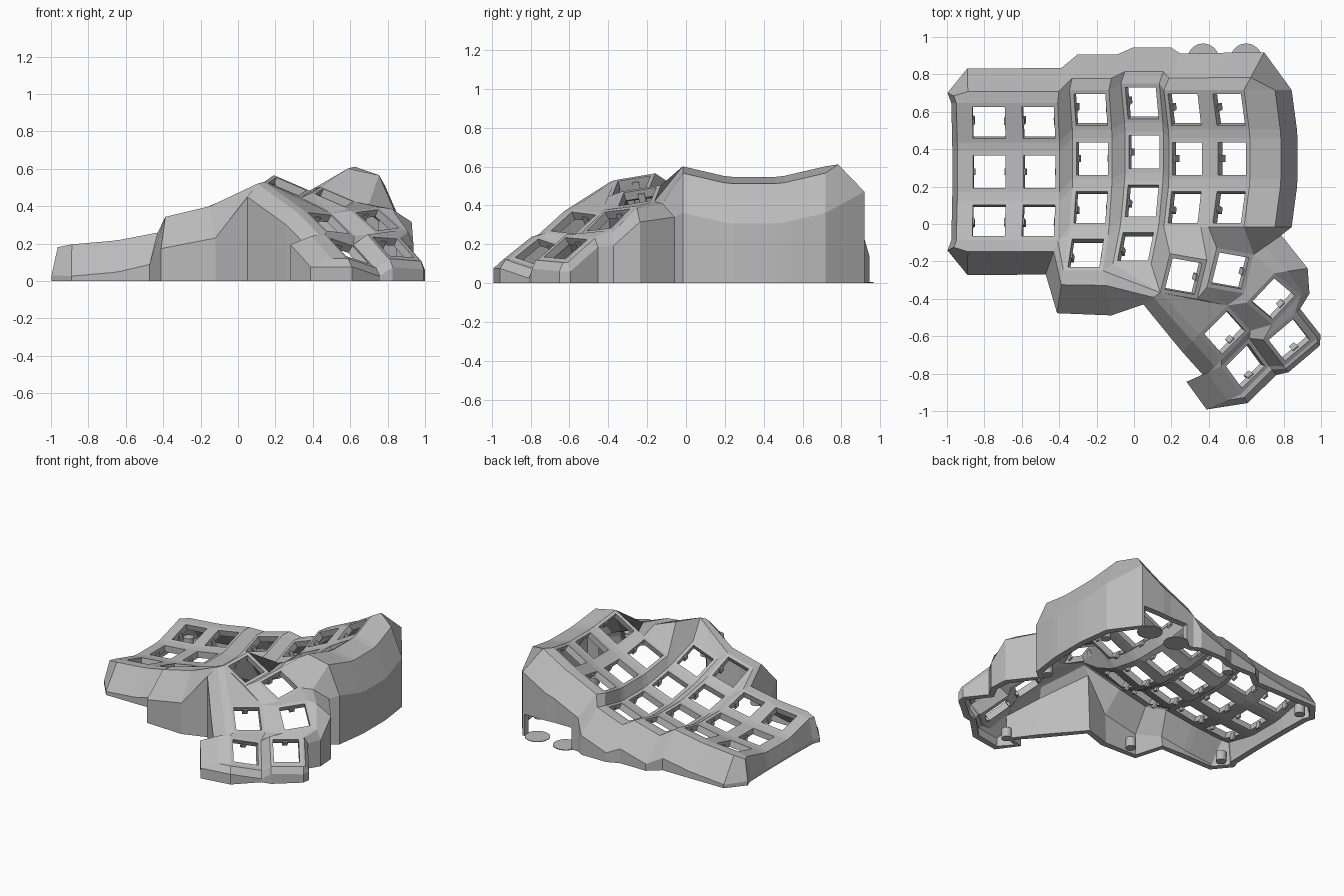
import bpy, bmesh
from math import radians
from mathutils import Matrix, Vector

cube = bpy.data.objects.get("Cube")
if cube:
    bpy.data.objects.remove(cube)

grey = bpy.data.materials.new("matte_grey")
grey.use_nodes = True
colour = (0.5, 0.5, 0.5, 1)
grey.diffuse_color = colour
grey.node_tree.nodes["Principled BSDF"].inputs["Base Color"].default_value = colour

PLATE, HOLE = 0.109, 0.087
ROW_RADIUS, COLUMN_RADIUS = 1.01, 3.1
COLUMNS = FAR, PINKY, RING, MIDDLE, INDEX, INNER = range(6)
CORNERS = {"back_left": (-1, 1), "back_right": (1, 1),
           "front_right": (1, -1), "front_left": (-1, -1)}
# Clockwise corners of each plate side, and the direction it faces
SIDES = {"back": ("back_left", "back_right"), "right": ("back_right", "front_right"),
         "front": ("front_right", "front_left"), "left": ("front_left", "back_left")}
FACING = {"back": (0, 1), "right": (1, 0), "front": (0, -1), "left": (-1, 0), **CORNERS}


def move(x, y, z):
    return Matrix.Translation((x, y, z))


def turn(angle, axis):
    return Matrix.Rotation(radians(angle), 4, axis)


def bend(angle, axis, radius):
    return move(0, 0, radius) @ turn(angle, axis) @ move(0, 0, -radius)


def finish(name, bm):
    mesh = bpy.data.meshes.new(name)
    bm.to_mesh(mesh)
    bm.free()
    mesh.materials.append(grey)
    obj = bpy.data.objects.new(name, mesh)
    bpy.context.collection.objects.link(obj)
    return obj


# Finger keys lie on a tented bowl; the pinky columns sit back, the middle one forward
keys, rows = {}, {}
pinky_shift = (0, -.07, .052)
stagger = {FAR: pinky_shift, PINKY: pinky_shift, MIDDLE: (0, .035, -.056)}
for col in COLUMNS:
    rows[col] = 4 if col in (RING, MIDDLE) else 3
    column = (move(.035, .35, .264) @ turn(-20, 'Y') @ move(*stagger.get(col, (0, 0, 0)))
              @ bend(-5 * (col - MIDDLE), 'Y', COLUMN_RADIUS))
    for row in range(rows[col]):
        keys[col, row] = column @ bend(15 * (1 - row), 'X', ROW_RADIUS)

# Thumb keys step down and fan outwards
thumbs = {"top_left": ((.265, -.28, .505), (10, 23, -10)),
          "top_right": ((.515, -.25, .445), (10, 23, -10)),
          "mid_right": ((.745, -.40, .325), (6, 34, -40)),
          "mid_left": ((.485, -.58, .31), (-6, 34, -48)),
          "low_right": ((.83, -.62, .18), (-4, 35, -52)),
          "low_left": ((.595, -.76, .16), (-16, 33, -54))}
for name, (place, (pitch, roll, yaw)) in thumbs.items():
    keys[name] = move(*place) @ turn(yaw, 'Z') @ turn(roll, 'Y') @ turn(pitch, 'X')

bm = bmesh.new()
corner = {}


def face(*verts):
    unique = list(dict.fromkeys(verts))
    if len(unique) > 2:
        bm.faces.new(unique)


def web(*refs):
    face(*[corner[ref] for ref in refs])


def join(key, side, other, other_side):
    web(*[(key, c) for c in SIDES[side]], *[(other, c) for c in SIDES[other_side]])


def across(left, right):
    join(left, "right", right, "left")


def along(upper, lower):
    join(upper, "front", lower, "back")


# Square plates with a switch hole
for key, frame in keys.items():
    outer, inner = [], []
    for name, (sx, sy) in CORNERS.items():
        corner[key, name] = bm.verts.new(frame @ Vector((sx * PLATE, sy * PLATE, 0)))
        outer.append(corner[key, name])
        inner.append(bm.verts.new(frame @ Vector((sx * HOLE, sy * HOLE, 0))))
    for i in range(4):
        face(outer[i - 1], outer[i], inner[i], inner[i - 1])

# Webs between finger keys
for col in COLUMNS:
    for row in range(rows[col]):
        here, right, below, diagonal = (col, row), (col + 1, row), (col, row + 1), (col + 1, row + 1)
        if below in keys:
            along(here, below)
        if right in keys:
            across(here, right)
        if below in keys and diagonal in keys:
            web((here, "front_right"), (right, "front_left"),
                (diagonal, "back_left"), (below, "back_right"))

# Webs between thumb keys
across("top_left", "top_right")
across("top_right", "mid_right")
across("mid_left", "low_left")
across("mid_right", "low_right")
along("mid_right", "mid_left")
along("low_right", "low_left")
web(("mid_right", "front_right"), ("low_right", "front_left"),
    ("low_left", "back_left"), ("mid_left", "back_right"))
hub = ("mid_left", "back_left")
fan = [("mid_left", "front_left"), ("top_left", "front_left"), ("top_left", "front_right"),
       ("top_right", "front_left"), ("top_right", "front_right"), ("mid_right", "front_left")]
for a, b in zip(fan, fan[1:]):
    web(hub, a, b)

# Webs from the finger keys to the thumb keys
pinky, ring, middle, index, inner_key = [(c, rows[c] - 1) for c in COLUMNS[1:]]
along(index, "top_left")
along(inner_key, "top_right")
web((index, "front_right"), (inner_key, "front_left"),
    ("top_right", "back_left"), ("top_left", "back_right"))
web((pinky, "front_right"), ((RING, pinky[1]), "front_left"), (ring, "back_left"))
web((pinky, "front_right"), (ring, "back_left"), (ring, "front_left"))
web(((MIDDLE, index[1]), "front_right"), (index, "front_left"), (middle, "back_right"))
web((middle, "back_right"), (index, "front_left"), ("top_left", "back_left"))
web((middle, "back_right"), ("top_left", "back_left"),
    ("top_left", "front_left"), (middle, "front_right"))
web((middle, "front_right"), ("top_left", "front_left"), (middle, "front_left"))
web((middle, "front_left"), ("top_left", "front_left"), (ring, "front_right"))

# Wall profiles: ridge position as a share of the overhang, ridge drop, shoulder drop
EDGE, DEEP = (.33, .01, -.13), (.33, .005, -.165)
STEEP, OUTER = (.65, -.035, -.24), (.7, -.01, -.16)
THUMB, LOW = (.4, -.01, -.08), (.4, -.005, -.05)
loops = []


def wall(key, facing, reach, profile, corners=None, lean=0):
    """Add rim points (plate corner, ridge, shoulder, floor); lean skews them clockwise."""
    heading = keys[key].to_3x3() @ Vector((*FACING[facing], 0))
    heading.z = 0
    heading.normalize()
    heading = (heading + lean * Vector((heading.y, -heading.x, 0))) * reach
    share, ridge, shoulder = profile
    for name in corners or SIDES[facing]:
        top = corner[key, name]
        out = top.co + heading
        low = max(out.z + shoulder, .02)
        points = [top.co + heading * share + Vector((0, 0, ridge)),
                  (out.x, out.y, low), (out.x, out.y, 0)]
        loops.append([top] + [bm.verts.new(p) for p in points])


# Rim, walked clockwise from the back left
for col in COLUMNS:
    wall((col, 0), "back", .185, EDGE if col > MIDDLE else DEEP, lean=.145 * col)
for row in range(rows[INNER]):
    wall((INNER, row), "right", .255, STEEP)
for key, reach, name in [("top_right", .18, "back_right"), ("mid_right", .18, "back_left"),
                         ("mid_right", .05, "back_right")]:
    wall(key, "back_right", reach, THUMB, [name])
wall("low_right", "back", .04, LOW)
wall("low_right", "right", .04, LOW)
wall("low_left", "right", .06, LOW)
wall("low_left", "front", .19, LOW, lean=.38)
wall("mid_left", "front", .13, THUMB)
wall("top_left", "front_left", .11, THUMB, ["front_left"])
wall(ring, "front", .23, DEEP, ["front_right"], lean=-.35)
wall(ring, "front", .23, DEEP, ["front_left"])
wall(pinky, "front", .185, DEEP, ["front_right"], lean=.3)
wall(pinky, "front", .185, DEEP, ["front_left"])
wall((FAR, pinky[1]), "front", .185, DEEP)
wall((FAR, pinky[1]), "left", .11, OUTER, ["front_left"], lean=-.5)
for row in reversed(range(rows[FAR])):
    wall((FAR, row), "left", .09, OUTER)
wall((FAR, 0), "left", .11, OUTER, ["back_left"], lean=.5)
for a, b in zip(loops, loops[1:] + loops[:1]):
    for i in range(3):
        face(a[i], b[i], b[i + 1], a[i + 1])

bmesh.ops.recalc_face_normals(bm, faces=bm.faces)
bm.faces.ensure_lookup_table()
if bm.faces[0].normal.z < 0:
    bmesh.ops.reverse_faces(bm, faces=bm.faces)

# Cable opening in the back wall
START, END, TOP = .30, .68, .16


def back_wall():
    return [f for f in bm.faces
            if f.calc_center_median().y > .85 and min(v.co.z for v in f.verts) < TOP - .01]


for point, normal in [((START, 0, 0), (1, 0, 0)), ((END, 0, 0), (1, 0, 0)),
                      ((0, 0, TOP), (0, 0, 1))]:
    part = back_wall()
    part += list({e for f in part for e in f.edges}) + list({v for f in part for v in f.verts})
    bmesh.ops.bisect_plane(bm, geom=part, plane_co=point, plane_no=normal)
opening = [f for f in back_wall() if START < f.calc_center_median().x < END
           and f.calc_center_median().z < TOP]
bmesh.ops.delete(bm, geom=opening, context='FACES')

shell = finish("case_shell", bm)
solid = shell.modifiers.new("thickness", 'SOLIDIFY')
solid.thickness = .045
solid.offset = -1

# Retaining nubs beside each switch hole
bm = bmesh.new()
for frame in keys.values():
    for side in (-1, 1):
        size = Matrix.Diagonal((.016, .036, .05, 1))
        bmesh.ops.create_cube(bm, size=1, matrix=frame @ move(side * .088, 0, -.045) @ size)
finish("switch_nubs", bm)


def discs(name, places, radius, height):
    bm = bmesh.new()
    for x, y in places:
        bmesh.ops.create_cone(bm, cap_ends=True, segments=32, radius1=radius, radius2=radius,
                              depth=height, matrix=move(x, y, height / 2))
    finish(name, bm)


# Screw posts inside the walls, and thin round pads at the cable opening
discs("screw_posts", [(-.88, .68), (-.88, -.14), (-.15, .8), (.77, .62), (.76, 0),
                      (-.3, -.39), (.42, -.83)], .035, .07)
discs("floor_pads", [(.37, .88), (.6, .88)], .085, .005)
